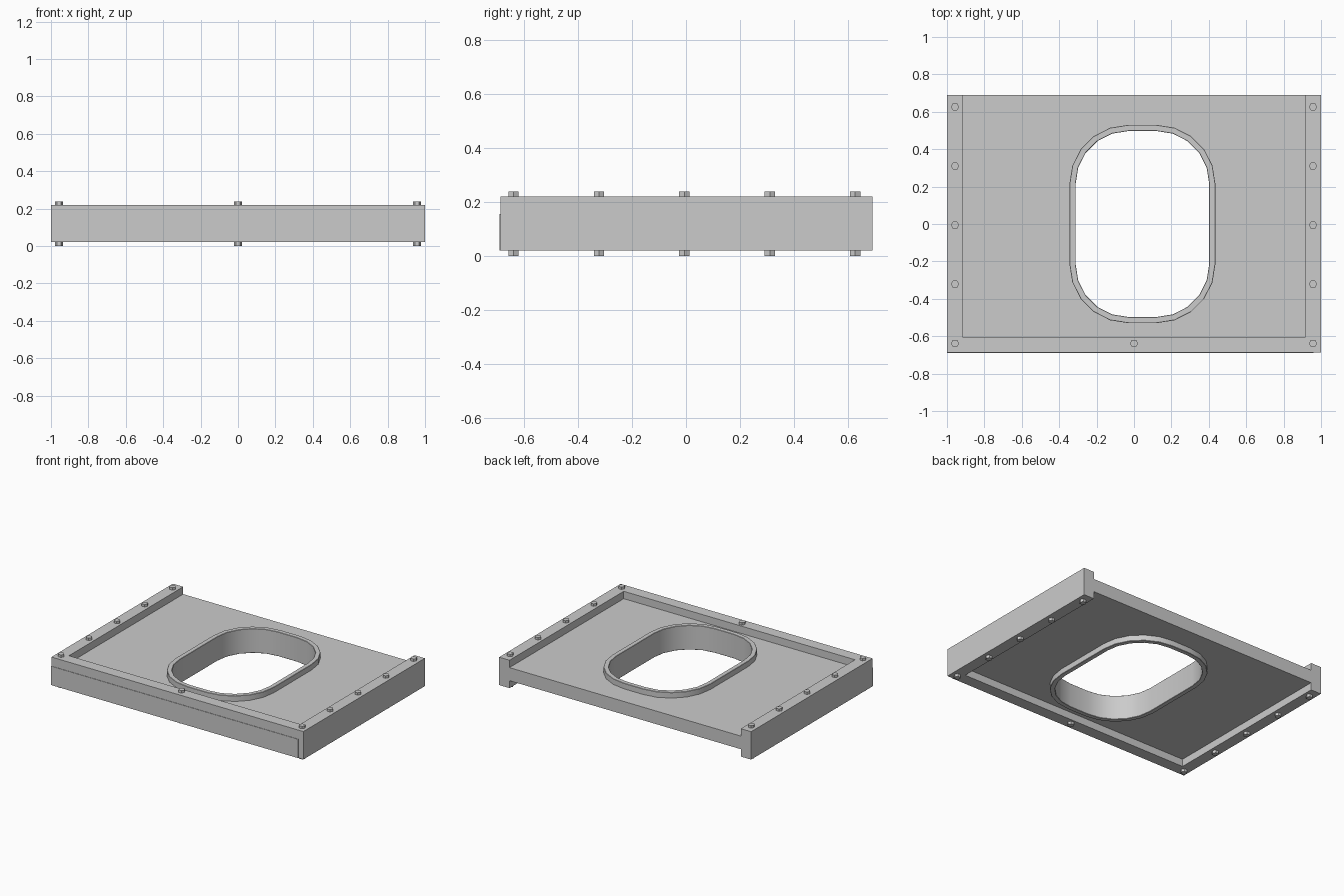
import bpy, bmesh
from math import cos, sin, pi, radians

if "Cube" in bpy.data.objects:
    bpy.data.objects.remove(bpy.data.objects["Cube"])


def prism(name, outlines, z0, z1):
    """Extrude filled 2D outlines (inner outlines become holes)."""
    cu = bpy.data.curves.new(name + "_profile", 'CURVE')
    cu.dimensions = '2D'
    cu.fill_mode = 'BOTH'
    cu.extrude = (z1 - z0) / 2
    for pts in outlines:
        s = cu.splines.new('POLY')
        s.points.add(len(pts) - 1)
        for p, (x, y) in zip(s.points, pts):
            p.co = (x, y, 0, 1)
        s.use_cyclic_u = True
    tmp = bpy.data.objects.new(name + "_tmp", cu)
    bpy.context.collection.objects.link(tmp)
    dg = bpy.context.evaluated_depsgraph_get()
    me = bpy.data.meshes.new_from_object(tmp.evaluated_get(dg))
    bpy.data.objects.remove(tmp)
    bm = bmesh.new()
    bm.from_mesh(me)
    bmesh.ops.remove_doubles(bm, verts=bm.verts, dist=1e-5)
    bmesh.ops.dissolve_limit(bm, angle_limit=radians(1), verts=bm.verts, edges=bm.edges)
    bmesh.ops.recalc_face_normals(bm, faces=bm.faces)
    bmesh.ops.translate(bm, verts=bm.verts, vec=(0, 0, (z0 + z1) / 2))
    bm.to_mesh(me)
    bm.free()
    for p in me.polygons:
        p.use_smooth = False
    me.name = name
    ob = bpy.data.objects.new(name, me)
    bpy.context.collection.objects.link(ob)
    return ob


def rect(x0, x1, y0, y1):
    return [(x0, y0), (x1, y0), (x1, y1), (x0, y1)]


def rounded(cx, hx, hy, r, n=5):
    """Rounded rectangle: corner centres at (cx +- hx, +- hy), n segments each."""
    pts = []
    for q, (sx, sy) in enumerate([(1, 1), (-1, 1), (-1, -1), (1, -1)]):
        for i in range(n + 1):
            a = (q + i / n) * pi / 2
            pts.append((cx + sx * hx + r * cos(a), sy * hy + r * sin(a)))
    return pts


# U-shaped frame, open at the back
W, D, T = 1.0, 0.69, 0.082
F = -0.687
prism("frame", [[(-W, F), (W, F), (W, D), (W - T, D), (W - T, F + T),
                 (-W + T, F + T), (-W + T, D), (-W, D)]], 0.02, 0.22)

# thin skirt strip on the front face
prism("front_skirt", [rect(-W, 0.96, -D, F)], 0.02, 0.155)

# recessed panel with the opening
hole = rounded(0.045, 0.075, 0.215, 0.315)
prism("panel", [rect(-W + T, W - T, F + T, D), hole], 0.073, 0.167)

# collar lining the opening, standing proud on both sides
collar = prism("opening_collar", [hole, rounded(0.045, 0.075, 0.215, 0.282)], 0.033, 0.207)
bev = collar.modifiers.new("edge_bevel", 'BEVEL')
bev.width = 0.004
bev.segments = 1
bpy.ops.object.select_all(action='DESELECT')
collar.select_set(True)
bpy.context.view_layer.objects.active = collar
bpy.ops.object.shade_smooth_by_angle(angle=radians(30))

# hexagonal bolt heads above and below the frame
spots = [(sx * 0.957, -0.638 + 0.316 * i) for sx in (-1, 1) for i in range(5)]
spots.append((0, -0.638))
for x, y in spots:
    hexagon = [(x + 0.022 * cos(k * pi / 3), y + 0.022 * sin(k * pi / 3)) for k in range(6)]
    prism("top_bolt", [hexagon], 0.218, 0.237)
    prism("bottom_bolt", [hexagon], 0.0, 0.022)
